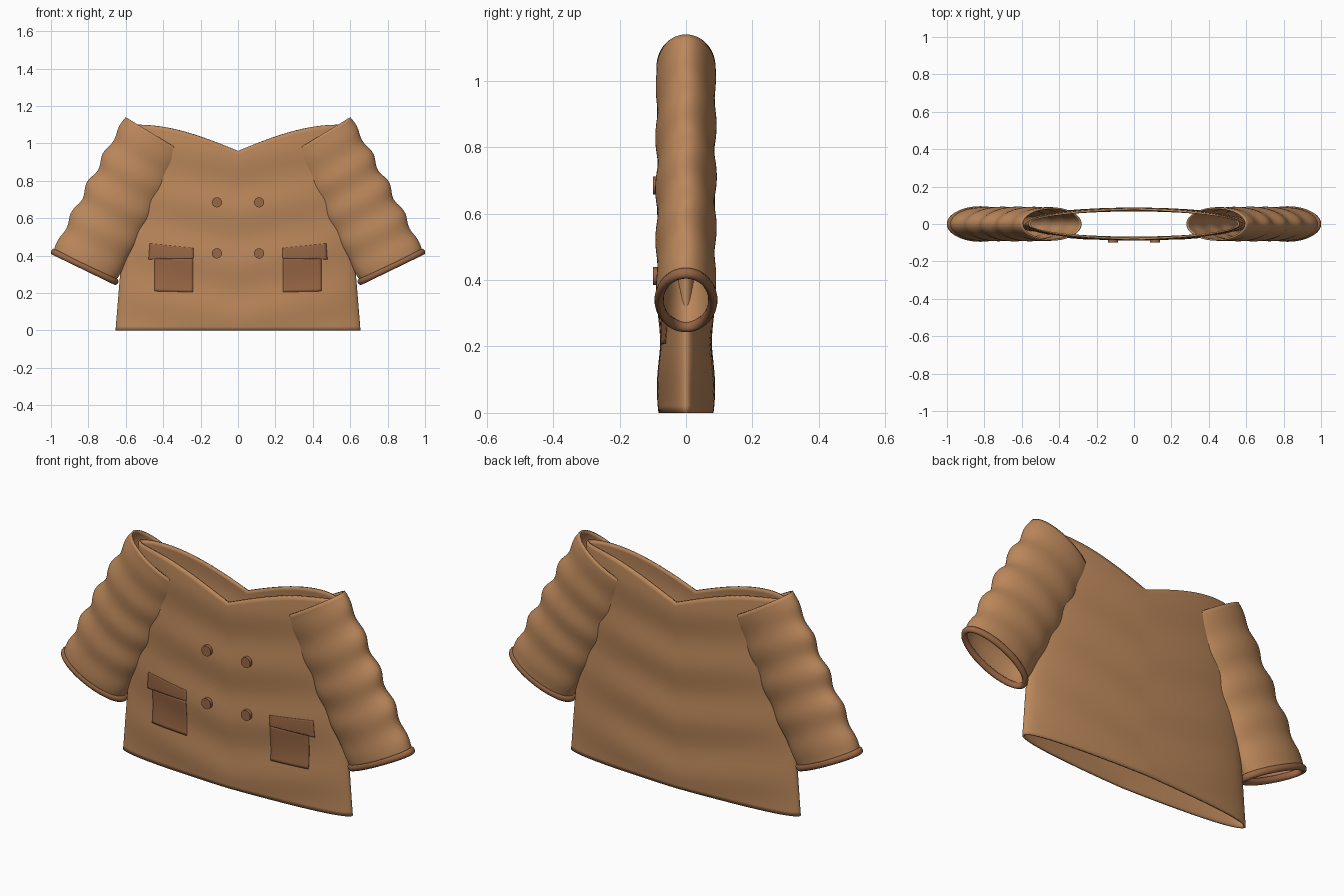
import bpy
import bmesh
from math import sin, cos, pi, sqrt, radians
from mathutils import Vector

cube = bpy.data.objects.get("Cube")
if cube:
    bpy.data.objects.remove(cube, do_unlink=True)


def material(name, rgb):
    mat = bpy.data.materials.new(name)
    mat.use_nodes = True
    mat.diffuse_color = (*rgb, 1)
    mat.node_tree.nodes["Principled BSDF"].inputs["Base Color"].default_value = (*rgb, 1)
    return mat


TAN = material("tan cloth", (0.50, 0.245, 0.105))
BROWN = material("brown trim", (0.32, 0.135, 0.06))
SIDES = 96


def finish(bm, name, mat):
    mesh = bpy.data.meshes.new(name)
    bm.to_mesh(mesh)
    bm.free()
    mesh.materials.append(mat)
    for poly in mesh.polygons:
        poly.use_smooth = True
    obj = bpy.data.objects.new(name, mesh)
    bpy.context.collection.objects.link(obj)
    return obj


def closed_loft(name, rings, mat):
    """Join closed rings in a loop, giving a tube with real thickness."""
    bm = bmesh.new()
    rows = [[bm.verts.new(p) for p in ring] for ring in rings]
    for j, row in enumerate(rows):
        nxt = rows[(j + 1) % len(rows)]
        for i in range(len(row)):
            k = (i + 1) % len(row)
            bm.faces.new((row[i], row[k], nxt[k], nxt[i]))
    bmesh.ops.recalc_face_normals(bm, faces=bm.faces)
    return finish(bm, name, mat)


def lerp(a, b, t):
    return a + (b - a) * t


angles = [2 * pi * i / SIDES for i in range(SIDES)]


# Torso: flat oval tube with draped folds and a V neckline
def neckline(x):
    return 0.96 + 0.14 * sin(min(abs(x) / 0.55, 1) * pi / 2)


def half_width(t):
    return lerp(0.655, 0.565, t)


def depth(x, z):
    return 0.083 + 0.005 * sin(2 * pi * (z - 0.2 * abs(x)) / 0.28)


def torso_ring(t, inset):
    ring = []
    for a in angles:
        x = half_width(t) * cos(a)
        z = t * neckline(x)
        ring.append(((half_width(t) - inset) * cos(a),
                     (depth(x, z) - inset) * sin(a), z))
    return ring


levels = [0, 0.02] + [j / 40 for j in range(2, 39)] + [0.98, 1]
closed_loft("torso",
            [torso_ring(t, 0) for t in levels]
            + [torso_ring(t, 0.011) for t in reversed(levels)], TAN)


# Sleeves: rumpled oval tubes between an inner and an outer seam
def sleeve_ring(side, t, inset):
    outer = Vector((0.6, 0, 1.14)).lerp(Vector((0.985, 0, 0.425)), t)
    inner = Vector((0.28, 0, 0.945)).lerp(Vector((0.655, 0, 0.265)), t)
    centre = (outer + inner) / 2
    half = (outer - inner) / 2
    fade = sin(pi * t) ** 0.5 if 0 < t < 1 else 0
    ring = []
    for a in angles:
        ripple = sin(2 * pi * (4.5 * t + 0.12 * sin(a)))
        bulge = 1 + fade * (0.04 + 0.06 * ripple * (0.65 + 0.35 * cos(a)))
        u = (bulge - inset / half.length) * cos(a)
        p = centre + half * u
        y = (0.089 * (1 + fade * 0.045 * ripple) - inset) * sin(a)
        ring.append((side * p.x, y, p.z))
    return ring


# Cuffs: rolled oval hems around the sleeve ends
def cuff_ring(side, b):
    across = Vector((0.9, 0, 0.436))
    along = Vector((0.436, 0, -0.9))
    centre = Vector((0.82, 0, 0.34))
    ring = []
    for a in angles:
        p = centre + across * ((0.185 + 0.014 * cos(b)) * cos(a)) + along * (0.017 * sin(b))
        ring.append((side * p.x, (0.081 + 0.014 * cos(b)) * sin(a), p.z))
    return ring


# Pockets: thin cloth plates that follow the front of the torso
def front_plate(name, side, corners):
    bm = bmesh.new()
    bmesh.ops.create_grid(bm, x_segments=14, y_segments=14, size=1)
    low_in, low_out, top_in, top_out = [Vector(c) for c in corners]
    for v in bm.verts:
        s, r = (v.co.x + 1) / 2, (v.co.y + 1) / 2
        p = low_in.lerp(low_out, s).lerp(top_in.lerp(top_out, s), r)
        w = half_width(p.y / neckline(p.x))
        y = -depth(p.x, p.y) * sqrt(1 - (p.x / w) ** 2)
        v.co = (side * p.x, y - 0.0025, p.y)
    if side < 0:
        bmesh.ops.reverse_faces(bm, faces=bm.faces)
    obj = finish(bm, name, BROWN)
    solid = obj.modifiers.new("thickness", 'SOLIDIFY')
    solid.thickness = 0.004
    solid.offset = -1


steps = [j / 48 for j in range(49)]
for side, label in ((1, "left"), (-1, "right")):
    closed_loft(label + "_sleeve",
                [sleeve_ring(side, t, 0) for t in steps]
                + [sleeve_ring(side, t, 0.009) for t in reversed(steps)], TAN)
    closed_loft(label + "_cuff",
                [cuff_ring(side, 2 * pi * j / 12) for j in range(12)], BROWN)
    front_plate(label + "_pocket", side,
                ((0.24, 0.205), (0.447, 0.21), (0.24, 0.388), (0.447, 0.388)))
    front_plate(label + "_pocket_flap", side,
                ((0.238, 0.386), (0.478, 0.38), (0.238, 0.44), (0.472, 0.465)))

    # Buttons: two rows on the chest
    for row, z in (("upper", 0.685), ("lower", 0.412)):
        bpy.ops.mesh.primitive_cylinder_add(
            vertices=24, radius=0.027, depth=0.03,
            location=(side * 0.113, -0.085, z), rotation=(radians(90), 0, 0))
        button = bpy.context.object
        button.name = f"{label}_{row}_button"
        button.data.materials.append(BROWN)
        bpy.ops.object.shade_smooth_by_angle(angle=radians(40))
